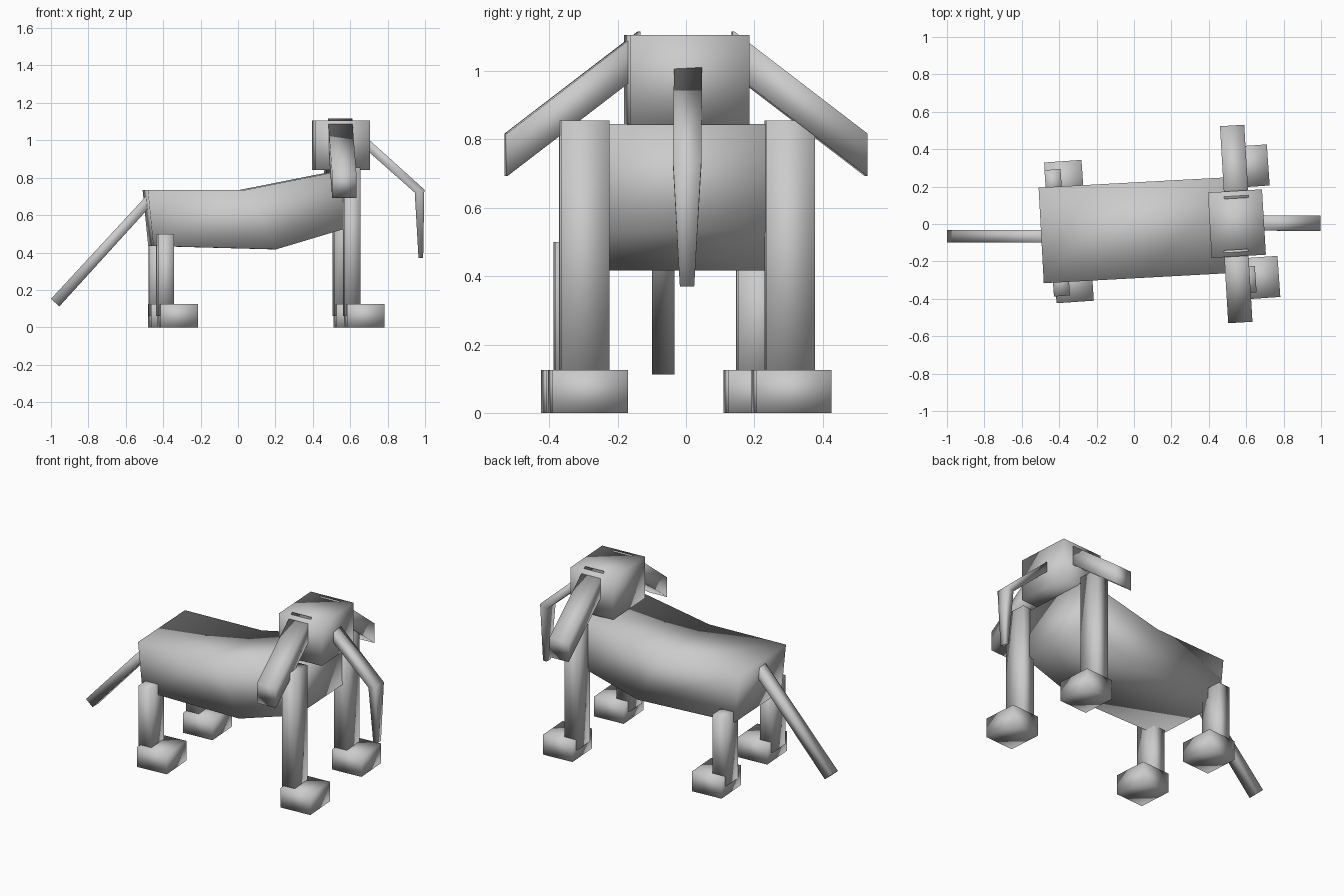
import bpy, bmesh, math
from mathutils import Matrix

if "Cube" in bpy.data.objects:
    bpy.data.objects.remove(bpy.data.objects["Cube"])

TURN = math.radians(3.4)   # the whole animal is turned slightly


def finish(name, bm, turn, loc):
    bmesh.ops.recalc_face_normals(bm, faces=bm.faces)
    for f in bm.faces:
        f.smooth = True
    me = bpy.data.meshes.new(name)
    bm.to_mesh(me)
    bm.free()
    ob = bpy.data.objects.new(name, me)
    ob.location = loc
    ob.rotation_euler[2] = turn
    bpy.context.collection.objects.link(ob)
    return ob


def box(name, cx, cy, z0, z1, sx, sy, turn=TURN):
    bm = bmesh.new()
    bmesh.ops.create_cube(bm, size=1, matrix=Matrix.Diagonal((sx, sy, z1 - z0, 1)))
    return finish(name, bm, turn, (cx, cy, (z0 + z1) / 2))


def strip(name, sections, turn=0, loc=(0, 0, 0)):
    """Four-sided loft; each section is (upper xz, lower xz, y min, y max)."""
    bm = bmesh.new()
    rings = []
    for (ux, uz), (lx, lz), y0, y1 in sections:
        pts = [(ux, y0, uz), (ux, y1, uz), (lx, y1, lz), (lx, y0, lz)]
        rings.append([bm.verts.new(p) for p in pts])
    for a, b in zip(rings, rings[1:]):
        for i in range(4):
            j = (i + 1) % 4
            bm.faces.new((a[i], a[j], b[j], b[i]))
    bm.faces.new(rings[0])
    bm.faces.new(rings[-1])
    return finish(name, bm, turn, loc)


# Body: rear, bend, chest
W = 0.256
strip("body", [((-0.497, 0.735), (-0.467, 0.435), -W, W),
               ((0.025, 0.735), (0.19, 0.417), -W, W),
               ((0.58, 0.845), (0.585, 0.535), -W, W)],
      math.radians(3.1), (0, -0.034, 0))

# Head
box("head", 0.55, 0.002, 0.842, 1.106, 0.29, 0.35)

# Trunk: slopes forward, then hangs down
strip("trunk", [((0.66, 1.04), (0.66, 0.973), -0.035, 0.047),
                ((0.996, 0.737), (0.945, 0.72), -0.038, 0.045),
                ((0.99, 0.37), (0.965, 0.37), -0.018, 0.024)])

# Tail
strip("tail", [((-0.465, 0.73), (-0.425, 0.695), -0.1, -0.033),
               ((-1.0, 0.152), (-0.955, 0.112), -0.1, -0.033)])

# Ears: bars sloping down and outward
for name, side, x in (("left_ear", 1, 0.536), ("right_ear", -1, 0.557)):
    bm = bmesh.new()
    bmesh.ops.create_cube(bm, size=1, matrix=Matrix.Diagonal((0.13, 0.39, 0.125, 1)))
    for v in bm.verts:
        v.co.z -= side * v.co.y * 0.765
    finish(name, bm, TURN, (x, side * 0.332, 0.904))

# Legs and feet: leg centre, leg top, foot centre
for name, leg, top, foot in (
        ("back_right", (-0.390, -0.314), 0.50, (-0.322, -0.307)),
        ("back_left", (-0.431, 0.220), 0.50, (-0.373, 0.226)),
        ("front_right", (0.608, -0.298), 0.855, (0.675, -0.287)),
        ("front_left", (0.554, 0.303), 0.855, (0.618, 0.309))):
    box(name + "_leg", *leg, 0.06, top, 0.086, 0.142, math.radians(4))
    box(name + "_foot", *foot, 0.0, 0.125, 0.2, 0.22, math.radians(4))
